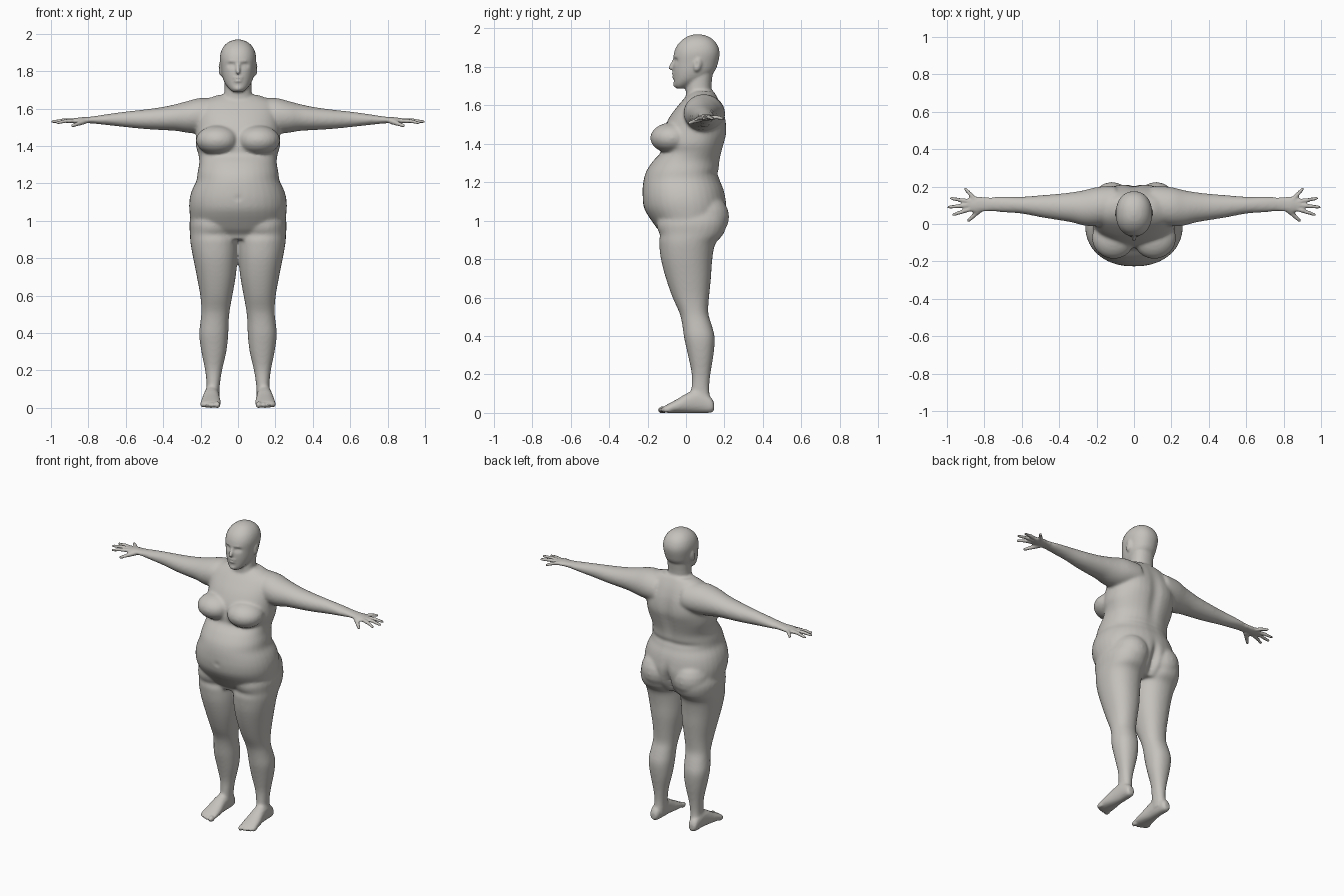
import bpy, bmesh, math
from mathutils import Vector, Matrix

skin = bpy.data.materials.new("warm grey")
skin.diffuse_color = (0.56, 0.54, 0.51, 1)
bm = bmesh.new()


def spline(rows, sub=3):
    """Smooth interpolation through station rows."""
    out = []
    for i in range(len(rows) - 1):
        p0, p1 = rows[max(i - 1, 0)], rows[i]
        p2, p3 = rows[i + 1], rows[min(i + 2, len(rows) - 1)]
        for k in range(sub):
            t = k / sub
            out.append([0.5 * (2 * b + (c - a) * t + (2 * a - 5 * b + 4 * c - d) * t * t
                               + (3 * b - a - 3 * c + d) * t ** 3)
                        for a, b, c, d in zip(p0, p1, p2, p3)])
    return out + [list(rows[-1])]


def skin_rings(rings):
    """Bridge rings of points into one closed tube."""
    rings = [[bm.verts.new(p) for p in ring] for ring in rings]
    n = len(rings[0])
    for r, q in zip(rings, rings[1:]):
        for k in range(n):
            bm.faces.new((r[k], r[(k + 1) % n], q[(k + 1) % n], q[k]))
    bm.faces.new(rings[0][::-1])
    bm.faces.new(rings[-1])


def loft(rows, axis, side=1, power=2.2, n=28):
    """Rows are (t, low1, high1, low2, high2) across the two other axes."""
    rings = []
    for t, l1, h1, l2, h2 in spline(rows):
        ring = []
        for k in range(n):
            c, s = math.cos(math.tau * k / n), math.sin(math.tau * k / n)
            a = (l1 + h1) / 2 + (h1 - l1) / 2 * math.copysign(abs(c) ** (2 / power), c)
            b = (l2 + h2) / 2 + (h2 - l2) / 2 * math.copysign(abs(s) ** (2 / power), s)
            p = {"x": (t, a, b), "y": (a, t, b), "z": (a, b, t)}[axis]
            ring.append((p[0] * side, p[1], p[2]))
        rings.append(ring)
    skin_rings(rings)


def blob(center, radii, rot=None, n=16):
    """Ellipsoid."""
    m = Matrix.Translation(center) @ (rot or Matrix()) @ Matrix.Diagonal((*radii, 1))
    skin_rings([[m @ Vector((math.sin(a) * math.cos(math.tau * k / n),
                             math.sin(a) * math.sin(math.tau * k / n), -math.cos(a)))
                 for k in range(n)] for a in [math.pi * (i + .15) / 10.3 for i in range(11)]])


def limb(points, radii, n=10):
    """Round-ended tube along a short path, for fingers."""
    pts = [Vector(p) for p in points]
    d = (pts[-1] - pts[0]).normalized()
    side = d.cross(Vector((0, .3, 1))).normalized()
    up = d.cross(side)
    r0, r1 = radii[0], radii[-1]
    stations = [(pts[0] - d * r0 * .8, r0 * .5)] + list(zip(pts, radii))
    stations += [(pts[-1] + d * r1 * .6, r1 * .8), (pts[-1] + d * r1 * .95, r1 * .3)]
    skin_rings([[c + r * (side * math.cos(math.tau * k / n) + up * math.sin(math.tau * k / n))
                 for k in range(n)] for c, r in stations])


# Torso: z, half width, front, back
torso = [(.90, .20, -.11, .14), (.965, .245, -.155, .19), (1.05, .26, -.212, .212),
         (1.11, .26, -.226, .208), (1.165, .246, -.226, .196), (1.215, .222, -.220, .176),
         (1.26, .216, -.205, .174), (1.31, .207, -.172, .178), (1.355, .212, -.132, .188),
         (1.40, .225, -.135, .20), (1.46, .225, -.125, .213), (1.54, .222, -.085, .205),
         (1.60, .215, -.04, .185), (1.64, .185, -.005, .165), (1.672, .11, .03, .145)]
# Neck and head: z, half width, front, back
neck = [(1.58, .085, .0, .16), (1.65, .082, .0, .145), (1.69, .072, .0, .132), (1.77, .072, .01, .14)]
head = [(1.688, .025, -.050, -.005), (1.705, .046, -.061, .03), (1.735, .070, -.064, .10),
        (1.775, .085, -.067, .148), (1.82, .092, -.066, .166), (1.87, .097, -.063, .175),
        (1.91, .089, -.047, .165), (1.94, .070, -.020, .143), (1.96, .042, .012, .11),
        (1.969, .010, .045, .075)]
for part in (torso, neck, head):
    loft([(z, -w, w, f, b) for z, w, f, b in part], "z", n=36)

# Nose, lips and chin
limb([(0, -.062, 1.838), (0, -.080, 1.795)], [.008, .012])
blob((0, -.064, 1.763), (.026, .011, .007))
blob((0, -.063, 1.749), (.022, .011, .008))
blob((0, -.052, 1.708), (.026, .016, .016))

leg = [(1.08, .02, .22, -.10, .19), (1.0, .0, .258, -.150, .212), (.93, .0, .257, -.145, .195),
       (.88, .0, .254, -.140, .153), (.80, .003, .240, -.131, .137), (.70, .012, .220, -.105, .130),
       (.60, .030, .202, -.070, .120), (.52, .044, .196, -.034, .116), (.46, .050, .201, -.020, .133),
       (.39, .052, .208, -.010, .150), (.30, .062, .196, .010, .143), (.20, .085, .176, .030, .127),
       (.12, .097, .168, .028, .121), (.04, .10, .172, .03, .13)]
foot = [(.146, .125, .160, .015, .05), (.13, .112, .172, .001, .08), (.07, .102, .178, 0, .12),
        (.015, .100, .185, 0, .108), (-.04, .094, .195, 0, .075), (-.09, .092, .201, 0, .048),
        (-.115, .095, .200, .002, .034)]
arm = [(.10, .0, .20, 1.47, 1.655), (.20, -.012, .195, 1.465, 1.657), (.27, -.008, .180, 1.470, 1.640),
       (.33, .008, .170, 1.480, 1.624), (.40, .020, .162, 1.484, 1.609), (.50, .036, .154, 1.490, 1.595),
       (.60, .055, .146, 1.500, 1.584), (.70, .062, .147, 1.511, 1.570), (.79, .068, .143, 1.521, 1.556),
       (.84, .062, .147, 1.520, 1.553), (.885, .068, .140, 1.523, 1.546)]
fingers = [((.850, .132, 1.536), (.902, .188, 1.532)), ((.875, .120, 1.536), (.978, .137, 1.529)),
           ((.880, .102, 1.536), (.992, .090, 1.529)), ((.875, .080, 1.534), (.965, .050, 1.524))]

for s in (1, -1):
    loft(leg, "z", s)
    loft(foot, "y", s)
    loft(arm, "x", s, 2.0)
    # Bust and buttocks
    blob((s * .108, -.075, 1.430), (.118, .112, .080), n=24)
    blob((s * .118, .095, 1.02), (.118, .130, .125), n=24)
    # Fingers and thumb
    for a, b in fingers:
        mid = Vector(a).lerp(Vector(b), .5) + Vector((0, 0, .004))
        limb([(s * p[0], p[1], p[2]) for p in (a, mid, b)], [.0130, .0112, .0088])
    limb([(s * .82, .080, 1.532), (s * .86, .042, 1.517), (s * .885, .018, 1.508)], [.017, .012, .0095])
    # Toes
    for k in range(5):
        r = (.016, .011, .0105, .010, .010)[k]
        blob((s * (.110, .137, .157, .175, .191)[k], -.122 + .0012 * k * k + .002 * k, .015),
             (r, .025, r + .003), n=12)
    # Ears
    blob((s * .094, .062, 1.812), (.011, .021, .036),
         Matrix.Rotation(-.25, 4, 'X') @ Matrix.Rotation(s * .3, 4, 'Z'))

bmesh.ops.recalc_face_normals(bm, faces=bm.faces[:])
raw = bpy.data.meshes.new("body_raw")
bm.to_mesh(raw)
bm.free()
body = bpy.data.objects.new("body", raw)
bpy.context.collection.objects.link(body)

# Fuse all parts into one skin
fuse = body.modifiers.new("fuse", 'REMESH')
fuse.mode = 'VOXEL'
fuse.voxel_size = .008
deps = bpy.context.evaluated_depsgraph_get()
mesh = bpy.data.meshes.new_from_object(body.evaluated_get(deps))
body.modifiers.clear()
body.data = mesh
bpy.data.meshes.remove(raw)
mesh.name = "body"
mesh.materials.clear()
mesh.materials.append(skin)

# Soft dents and bulges: centre, falloff radii, offset
marks = [((0, .20, 1.42), (.035, .06, .17), (0, -.014, 0)),      # spine groove
         ((0, .20, .98), (.018, .09, .09), (0, -.040, 0)),       # buttock cleft
         ((0, -.17, 1.43), (.022, .06, .05), (0, .012, 0)),      # bust centre
         ((0, -.225, 1.12), (.012, .03, .010), (0, .010, 0)),    # navel
         ((0, -.075, 1.756), (.026, .02, .0045), (0, .006, 0))]  # mouth line
for s in (1, -1):
    marks += [((s * .036, -.055, 1.832), (.020, .04, .013), (0, .014, 0)),   # eye sockets
              ((s * .036, -.045, 1.829), (.010, .04, .007), (0, -.007, 0)),  # eyes
              ((s * .034, -.060, 1.853), (.022, .03, .006), (0, -.004, 0)),  # brows
              ((s * .105, .054, 1.814), (.010, .009, .018), (-s * .007, 0, 0)),  # ear hollows
              ((s * .14, .21, 1.50), (.07, .05, .09), (0, .008, 0)),         # shoulder blades
              ((s * .13, .18, 1.245), (.15, .08, .012), (0, -.010, 0)),      # back fold
              ((s * .10, -.14, .925), (.11, .05, .02), (0, .010, 0))]        # groin fold
soft_ids = []
for v in mesh.vertices:
    x, y, z = v.co
    if abs(x) < .78 and .09 < z < 1.685:
        soft_ids.append(v.index)
    if z < 0:
        v.co.z = 0
    if z < .85 or abs(x) > .4:
        continue
    for c, r, off in marks:
        if abs(z - c[2]) < 2.4 * r[2] and abs(x - c[0]) < 2.4 * r[0] and abs(y - c[1]) < 2.4 * r[1]:
            d = ((x - c[0]) / r[0]) ** 2 + ((y - c[1]) / r[1]) ** 2 + ((z - c[2]) / r[2]) ** 2
            v.co += Vector(off) * math.exp(-d)

# Strong blending on the trunk and limbs, light on hands, face and feet
soft = body.vertex_groups.new(name="soft")
soft.add(soft_ids, 1, 'REPLACE')
light = body.modifiers.new("light_smooth", 'SMOOTH')
light.factor, light.iterations = .5, 1
strong = body.modifiers.new("strong_smooth", 'SMOOTH')
strong.factor, strong.iterations, strong.vertex_group = .5, 12, "soft"
mesh.shade_smooth()
